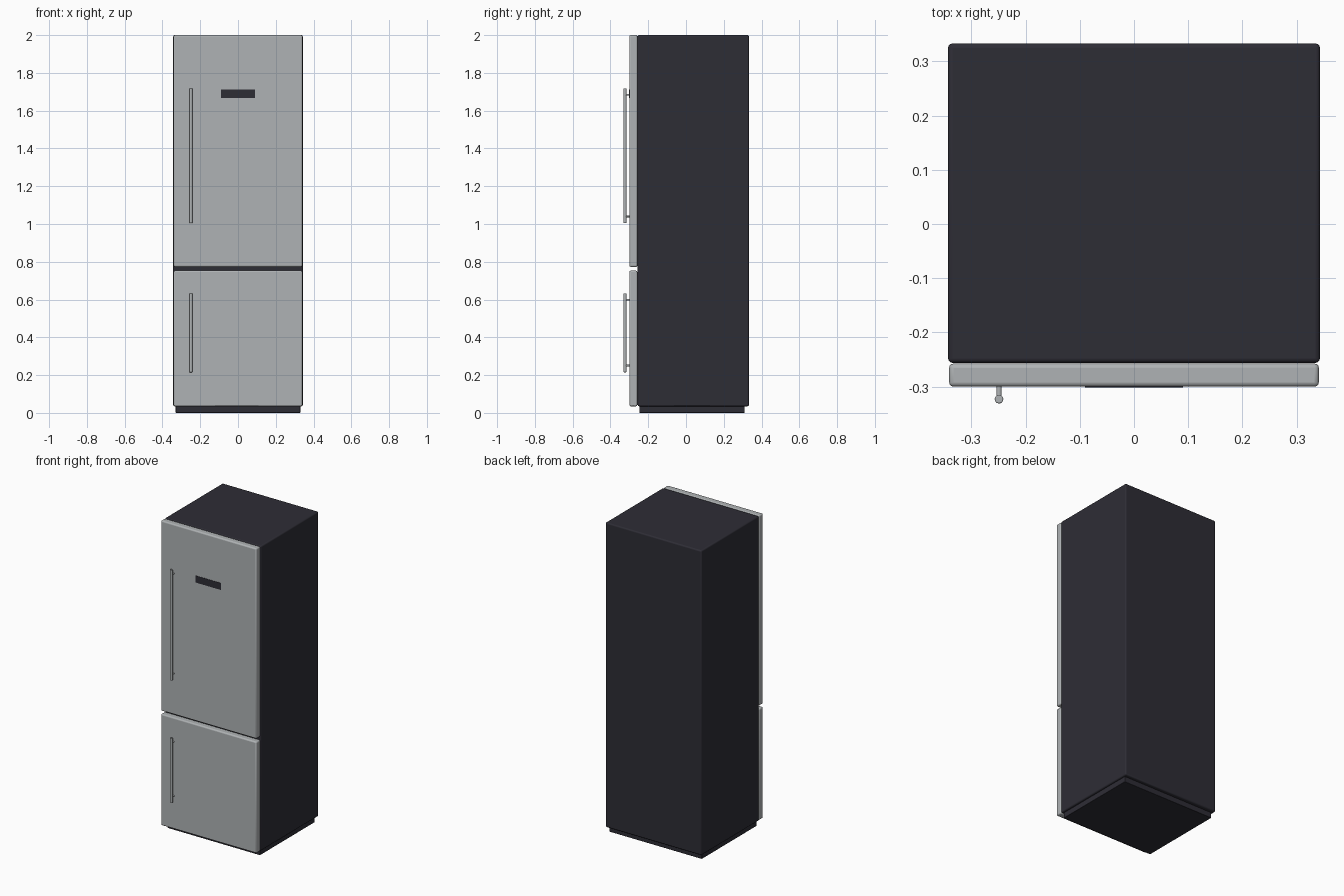
import bpy
import math

cube = bpy.data.objects.get("Cube")
if cube:
    bpy.data.objects.remove(cube, do_unlink=True)


def material(name, rgb, roughness):
    m = bpy.data.materials.new(name)
    m.use_nodes = True
    m.diffuse_color = (*rgb, 1)
    shader = m.node_tree.nodes["Principled BSDF"]
    shader.inputs["Base Color"].default_value = (*rgb, 1)
    shader.inputs["Roughness"].default_value = roughness
    return m


dark = material("dark charcoal", (0.027, 0.026, 0.036), 0.5)
steel = material("brushed steel", (0.43, 0.45, 0.46), 0.4)


def finish(obj, name, mat, bevel, segments=3):
    obj.name = obj.data.name = name
    obj.data.materials.append(mat)
    bpy.ops.object.transform_apply(location=False, rotation=True, scale=True)
    if bevel:
        mod = obj.modifiers.new("soft edges", 'BEVEL')
        mod.width = bevel
        mod.segments = segments
        mod.limit_method = 'ANGLE'
    bpy.ops.object.shade_smooth_by_angle(angle=math.radians(35))
    return obj


def box(name, x, y, z, mat, bevel=0.008):
    """Box spanning the given (low, high) ranges."""
    spans = (x, y, z)
    bpy.ops.mesh.primitive_cube_add(size=1, location=[(a + b) / 2 for a, b in spans])
    obj = bpy.context.object
    obj.scale = [b - a for a, b in spans]
    return finish(obj, name, mat, bevel)


def rod(name, radius, length, location, rotation, mat, bevel=0):
    bpy.ops.mesh.primitive_cylinder_add(vertices=20, radius=radius, depth=length,
                                        location=location, rotation=rotation)
    return finish(bpy.context.object, name, mat, bevel)


# Cabinet on a recessed plinth
box("cabinet", (-0.343, 0.343), (-0.256, 0.333), (0.035, 2), dark)
box("plinth", (-0.33, 0.33), (-0.247, 0.31), (0, 0.04), dark, 0.003)

# Doors, each with a bar handle held by two posts
handle_x, handle_y, door_front = -0.249, -0.323, -0.3
doors = {
    "fridge": ((0.773, 2), (1.005, 1.717)),
    "freezer": ((0.035, 0.753), (0.215, 0.632)),
}
for label, (door_z, (low, high)) in doors.items():
    box(label + "_door", (-0.341, 0.341), (door_front, -0.2575), door_z, steel)
    rod(label + "_handle", 0.008, high - low, (handle_x, handle_y, (low + high) / 2),
        (0, 0, 0), steel, 0.002)
    for side, z in (("lower", low + 0.035), ("upper", high - 0.033)):
        rod(f"{label}_{side}_handle_post", 0.005, 0.03, (handle_x, -0.31, z),
            (math.pi / 2, 0, 0), steel)

# Control display on the upper door
box("display_panel", (-0.09, 0.09), (door_front - 0.002, door_front + 0.004),
    (1.668, 1.712), dark, 0)
